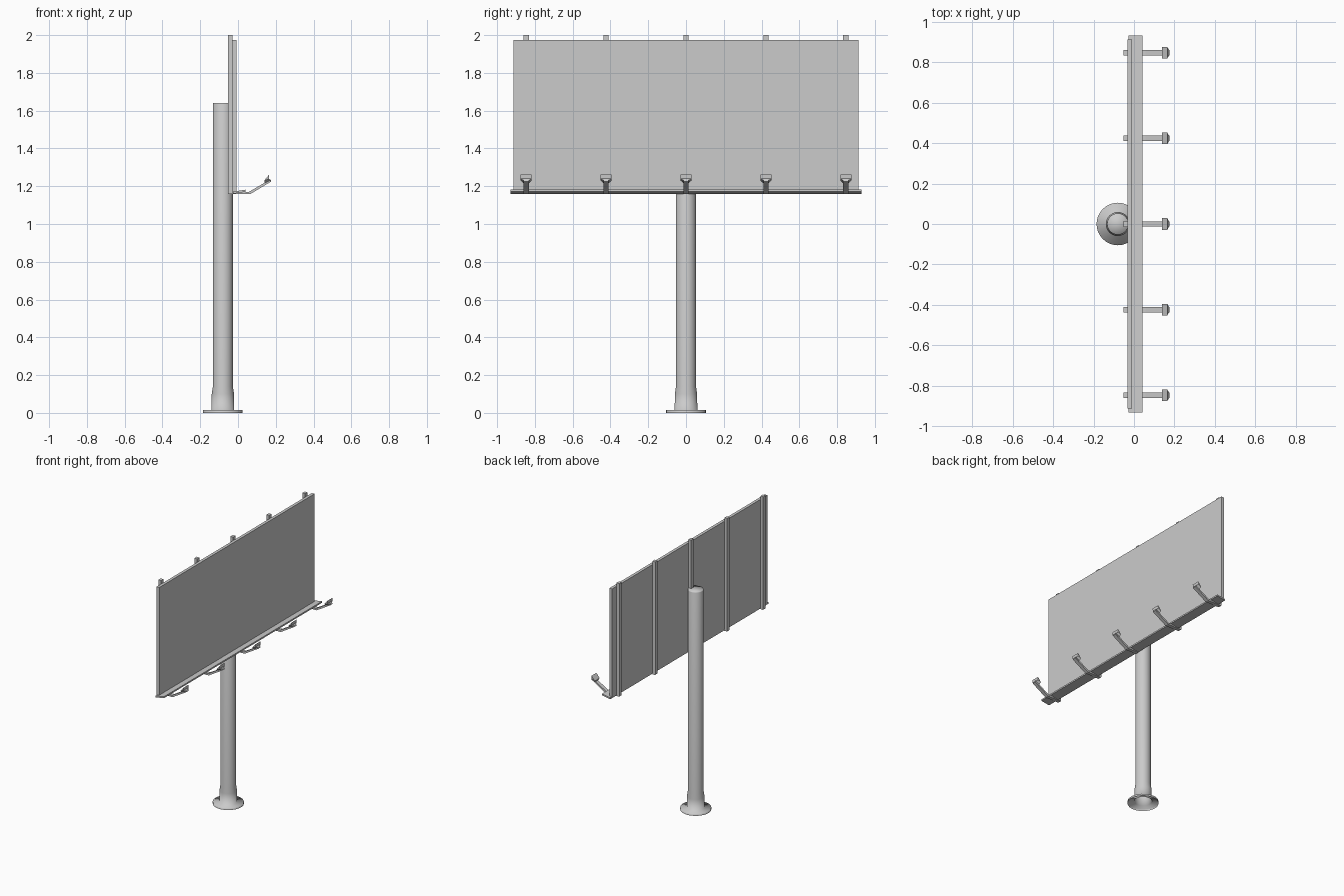
import bpy, bmesh, math

if "Cube" in bpy.data.objects:
    bpy.data.objects.remove(bpy.data.objects["Cube"])


def finish(name, bm):
    bmesh.ops.recalc_face_normals(bm, faces=bm.faces[:])
    me = bpy.data.meshes.new(name)
    bm.to_mesh(me)
    bm.free()
    ob = bpy.data.objects.new(name, me)
    bpy.context.collection.objects.link(ob)
    return ob


def prism(name, profile, y, width):
    """Extrude an (x, z) outline along y, centred at y."""
    bm = bmesh.new()
    face = bm.faces.new([bm.verts.new((x, y - width / 2, z)) for x, z in profile])
    ext = bmesh.ops.extrude_face_region(bm, geom=[face])
    verts = [v for v in ext["geom"] if isinstance(v, bmesh.types.BMVert)]
    bmesh.ops.translate(bm, verts=verts, vec=(0, width, 0))
    return finish(name, bm)


def rect(x0, x1, z0, z1):
    return [(x0, z0), (x1, z0), (x1, z1), (x0, z1)]


def lathe(name, profile, cx, sides=32):
    """Spin an (r, z) outline around a vertical axis at x = cx."""
    bm = bmesh.new()
    rings = []
    for r, z in profile:
        rings.append([bm.verts.new((cx + r * math.cos(2 * math.pi * i / sides),
                                    r * math.sin(2 * math.pi * i / sides), z))
                      for i in range(sides)])
    for a, b in zip(rings, rings[1:]):
        for i in range(sides):
            j = (i + 1) % sides
            bm.faces.new((a[i], a[j], b[j], b[i]))
    bm.faces.new(rings[-1])
    ob = finish(name, bm)
    for p in ob.data.polygons:
        p.use_smooth = True
    return ob


def lamp_head(name, y):
    """Flared wedge: narrow at the arm, wide at the tilted lit face."""
    bm = bmesh.new()
    back = [(0.142, 0.015, 1.217), (0.172, 0.015, 1.232)]
    front = [(0.139, 0.029, 1.230), (0.165, 0.029, 1.262)]
    mid = (0.164, 0.029, 1.240)

    def pair(p):
        return [bm.verts.new((p[0], y + s * p[1], p[2])) for s in (-1, 1)]

    b0, b1, m = pair(back[0]), pair(back[1]), pair(mid)
    f0, f1 = pair(front[0]), pair(front[1])
    loop = [b0, b1, m, f1, f0]
    for p, q in zip(loop, loop[1:] + loop[:1]):
        bm.faces.new((p[0], p[1], q[1], q[0]))
    for s in (0, 1):
        bm.faces.new((b0[s], b1[s], m[s], f0[s]))
        bm.faces.new((f0[s], m[s], f1[s]))
    return finish(name, bm)


# Round column with flange foot and collar, open underneath
pole = lathe("pole", [(0.105, 0), (0.105, 0.015), (0.060, 0.016), (0.059, 0.10),
                      (0.053, 0.14), (0.053, 1.635), (0.051, 1.64)], -0.08)

# Display board
prism("panel", rect(-0.031, -0.009, 1.168, 1.975), 0, 1.825)

# Tilted ledge along the bottom edge
prism("ledge", [(-0.027, 1.160), (0.041, 1.171), (0.041, 1.182), (-0.027, 1.171)], 0, 1.86)

# Rear uprights, lamp arms and lamps
arm = [(-0.05, 1.158), (0.064, 1.158), (0.176, 1.225), (0.172, 1.237),
       (0.058, 1.170), (-0.05, 1.170)]
for i in range(5):
    y = (i - 2) * 0.423
    prism(f"upright_{i + 1}", rect(-0.053, -0.030, 1.16, 2.0), y, 0.028)
    prism(f"lamp_arm_{i + 1}", arm, y, 0.027)
    lamp_head(f"lamp_head_{i + 1}", y)
